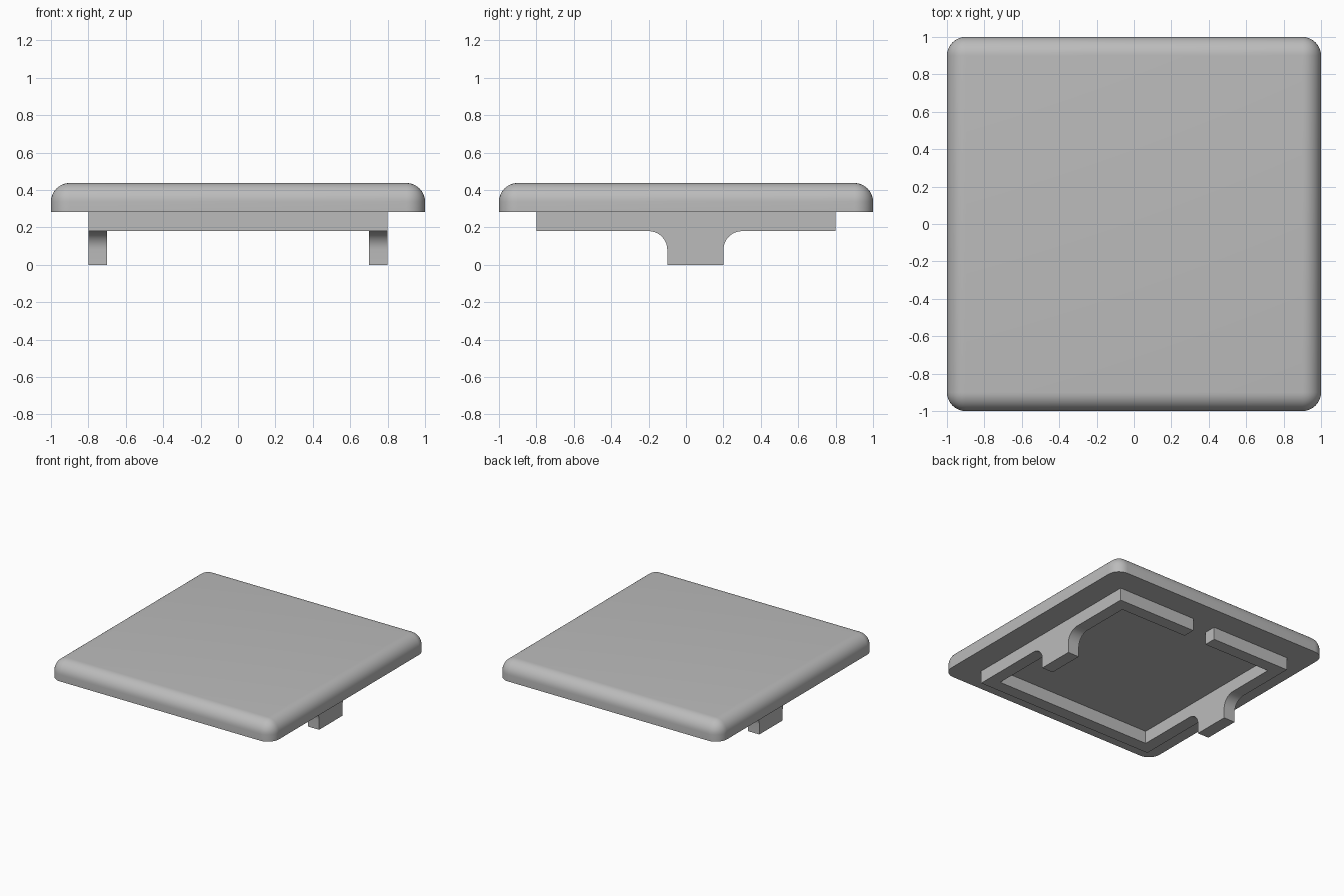
import bpy
import bmesh
from math import sin, cos, pi, radians
from mathutils import Vector

cube = bpy.data.objects.get("Cube")
if cube:
    bpy.data.objects.remove(cube, do_unlink=True)

LID_BOTTOM, LID_TOP = 0.282, 0.437
SKIRT_BOTTOM = 0.18
OUTER, INNER, GAP, R = 0.8, 0.7, 0.1, 0.1

grey = bpy.data.materials.new("plain grey")
grey.use_nodes = True
colour = (0.5, 0.5, 0.5, 1)
grey.diffuse_color = colour
grey.node_tree.nodes["Principled BSDF"].inputs["Base Color"].default_value = colour


def add_object(name, bm):
    bmesh.ops.recalc_face_normals(bm, faces=bm.faces)
    mesh = bpy.data.meshes.new(name)
    bm.to_mesh(mesh)
    bm.free()
    mesh.materials.append(grey)
    obj = bpy.data.objects.new(name, mesh)
    bpy.context.collection.objects.link(obj)
    return obj


def prism(name, points, direction):
    """Closed outline pushed along a direction."""
    bm = bmesh.new()
    face = bm.faces.new([bm.verts.new(p) for p in points])
    new = bmesh.ops.extrude_face_region(bm, geom=[face], use_keep_orig=True)["geom"]
    verts = [g for g in new if isinstance(g, bmesh.types.BMVert)]
    bmesh.ops.translate(bm, verts=verts, vec=Vector(direction))
    return add_object(name, bm)


def activate(obj):
    bpy.ops.object.select_all(action="DESELECT")
    obj.select_set(True)
    bpy.context.view_layer.objects.active = obj


def smooth(obj):
    activate(obj)
    bpy.ops.object.shade_smooth_by_angle(angle=radians(30))


# Lid: square plate, rounded everywhere except around its underside
bm = bmesh.new()
bmesh.ops.create_cube(bm, size=2)
for v in bm.verts:
    v.co.z = LID_TOP if v.co.z > 0 else LID_BOTTOM
rounded = [e for e in bm.edges if max(v.co.z for v in e.verts) > LID_BOTTOM + R / 2]
bmesh.ops.bevel(bm, geom=rounded, offset=R, offset_type="OFFSET", segments=10,
                profile=0.5, affect="EDGES", clamp_overlap=False)
smooth(add_object("lid", bm))

# Skirt: square wall with a gap at the back
plan = [(OUTER, -OUTER), (OUTER, OUTER), (GAP, OUTER),
        (GAP, INNER), (INNER, INNER), (INNER, -INNER)]
plan += [(-x, y) for x, y in reversed(plan)]
skirt = prism("skirt_with_clips", [(x, y, 0) for x, y in plan], (0, 0, LID_BOTTOM))

# Side profile: raised lower edge with a filleted clip in the middle
CLIP_FRONT, CLIP_BACK = -0.1, 0.2
arc = [i * pi / 20 for i in range(11)]
z_mid = SKIRT_BOTTOM - R
profile = [(-1, 0.4), (-1, SKIRT_BOTTOM)]
profile += [(CLIP_FRONT - R + R * sin(a), z_mid + R * cos(a)) for a in arc]
profile += [(CLIP_FRONT, -0.1), (CLIP_BACK, -0.1)]
profile += [(CLIP_BACK + R - R * sin(a), z_mid + R * cos(a)) for a in reversed(arc)]
profile += [(1, SKIRT_BOTTOM), (1, 0.4)]
cutter = prism("clip_profile_cutter", [(-1, y, z) for y, z in profile], (2, 0, 0))
cutter.hide_render = True

trim = skirt.modifiers.new("trim", "BOOLEAN")
trim.operation = "INTERSECT"
trim.solver = "EXACT"
trim.object = cutter
activate(skirt)
bpy.ops.object.modifier_apply(modifier=trim.name)
bpy.data.objects.remove(cutter, do_unlink=True)
smooth(skirt)
